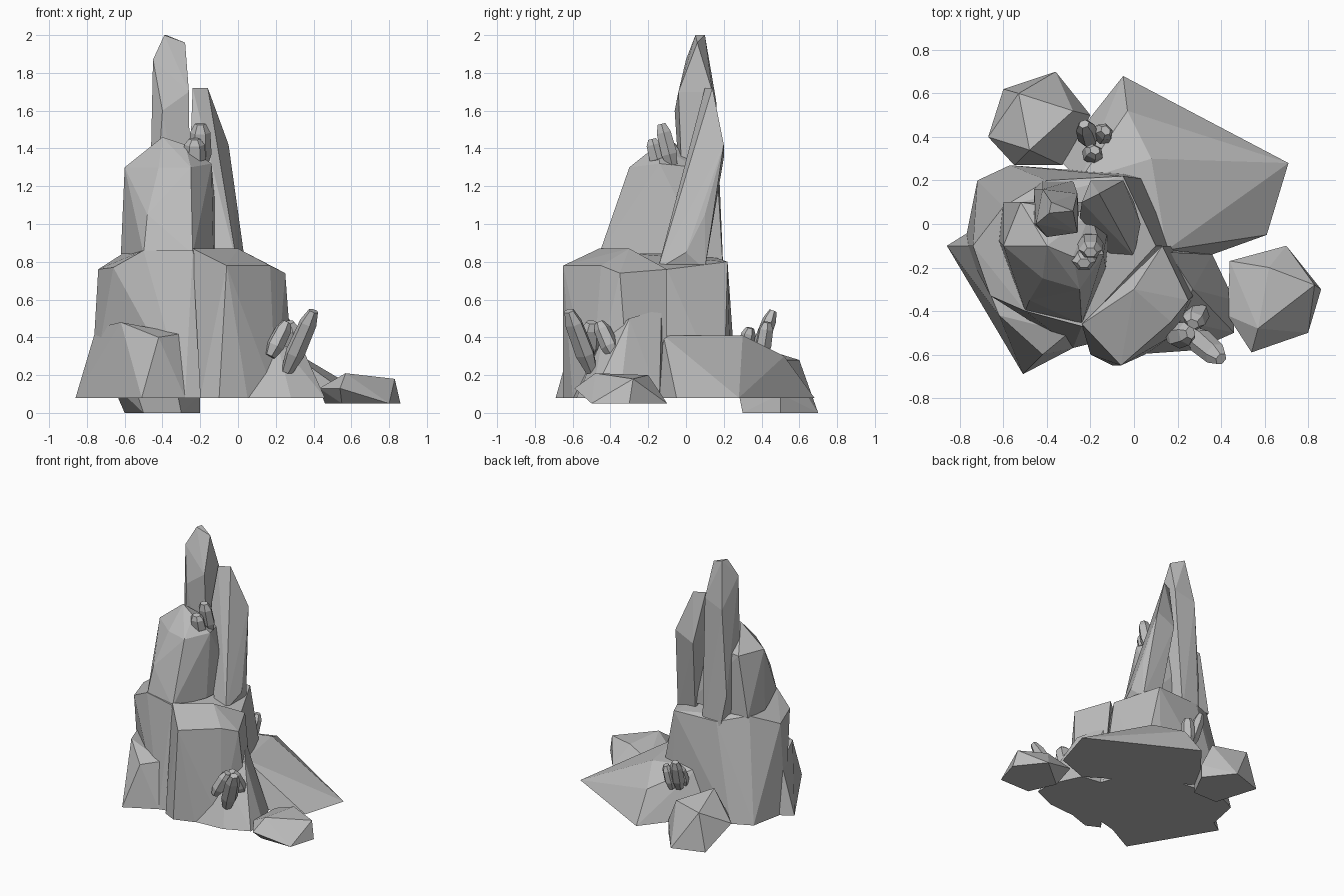
import bpy
import bmesh
import math
from mathutils import Vector

default_cube = bpy.data.objects.get("Cube")
if default_cube:
    bpy.data.objects.remove(default_cube, do_unlink=True)

GROUND = 0.08

# Single stone colour
stone = bpy.data.materials.new("stone_grey")
stone.use_nodes = True
stone_colour = (0.5, 0.5, 0.5, 1)
stone.diffuse_color = stone_colour
stone.node_tree.nodes["Principled BSDF"].inputs["Base Color"].default_value = stone_colour


def finish_object(name, bm):
    """Turn a bmesh into a flat shaded stone object."""
    bmesh.ops.recalc_face_normals(bm, faces=bm.faces)
    mesh = bpy.data.meshes.new(name)
    bm.to_mesh(mesh)
    bm.free()
    mesh.materials.append(stone)
    rock = bpy.data.objects.new(name, mesh)
    bpy.context.scene.collection.objects.link(rock)
    return rock


def chiselled_rock(name, corners, footprint=(), floor=GROUND):
    """Wrap facets around a few corner points and a flat footprint."""
    bm = bmesh.new()
    for corner in corners:
        bm.verts.new(corner)
    for x, y in footprint:
        bm.verts.new((x, y, floor))
    result = bmesh.ops.convex_hull(bm, input=list(bm.verts))
    leftover = [item for item in result["geom_interior"] + result["geom_unused"]
                if isinstance(item, bmesh.types.BMVert)]
    bmesh.ops.delete(bm, geom=list(set(leftover)), context="VERTS")
    bmesh.ops.dissolve_limit(bm, angle_limit=math.radians(2),
                             verts=list(bm.verts), edges=list(bm.edges))
    return finish_object(name, bm)


def crystal(name, base, tip, radius, sides=6):
    """Build a blunt faceted shard that narrows towards both ends."""
    base, tip = Vector(base), Vector(tip)
    axis = tip - base
    turn = axis.to_track_quat("Z", "Y")
    bm = bmesh.new()
    rings = []
    for along, width in ((0, 0.6), (0.3, 1), (0.8, 0.9), (1, 0.5)):
        ring = []
        for side in range(sides):
            angle = math.tau * side / sides
            offset = Vector((math.cos(angle), math.sin(angle) * 0.8, 0))
            ring.append(bm.verts.new(base + axis * along + turn @ (offset * radius * width)))
        rings.append(ring)
    for lower, upper in zip(rings, rings[1:]):
        for side in range(sides):
            after = (side + 1) % sides
            bm.faces.new((lower[side], lower[after], upper[after], upper[side]))
    bm.faces.new(rings[0])
    bm.faces.new(rings[-1])
    return finish_object(name, bm)


# Broad lower massif
chiselled_rock(
    "main_massif",
    corners=[
        (-0.74, -0.1, 0.76),
        (-0.66, -0.33, 0.77),
        (-0.5, -0.4, 0.86),
        (-0.24, -0.47, 0.86),
        (0.1, -0.1, 0.76),
        (-0.05, 0.22, 0.8),
        (-0.4, 0.2, 0.8),
        (-0.6, 0.08, 0.85),
        (-0.05, 0.23, 0.4),
    ],
    footprint=[
        (-0.78, -0.1), (-0.72, 0.2), (-0.57, 0.27),
        (0.1, 0.2), (0.2, -0.1), (0, -0.5), (-0.28, -0.57),
    ],
)

# Buttress projecting at the front
chiselled_rock(
    "front_buttress",
    corners=[
        (-0.24, -0.46, 0.87),
        (0, -0.3, 0.87),
        (-0.06, -0.65, 0.78),
        (0.17, -0.45, 0.78),
        (0.25, -0.35, 0.74),
        (0.13, -0.1, 0.76),
    ],
    footprint=[
        (-0.2, -0.6), (-0.1, -0.65), (0.05, -0.6),
        (0.2, -0.5), (0.3, -0.3), (0.2, -0.1),
    ],
)

# Low skirt below the buttress
chiselled_rock(
    "right_skirt",
    corners=[
        (0.27, -0.3, 0.5),
        (0.2, -0.44, 0.4),
        (0.16, -0.13, 0.55),
    ],
    footprint=[
        (0.46, -0.5), (0.46, -0.35), (0.36, -0.14),
        (0.28, -0.58), (0, -0.6), (0.1, -0.1),
    ],
)

# Wedge at the front corner
chiselled_rock(
    "front_wedge",
    corners=[
        (-0.62, -0.42, 0.48),
        (-0.42, -0.6, 0.4),
        (-0.3, -0.5, 0.42),
        (-0.75, -0.1, 0.45),
    ],
    footprint=[(-0.86, -0.1), (-0.51, -0.69), (-0.38, -0.62), (-0.28, -0.57), (-0.7, 0)],
)

# Long ramp falling away at the back
chiselled_rock(
    "back_ramp",
    corners=[
        (0.08, 0.3, 0.41),
        (0.15, -0.12, 0.41),
        (-0.25, 0.2, 0.41),
        (-0.03, 0.52, 0.3),
    ],
    footprint=[(0.71, 0.28), (0.61, -0.05), (0.36, -0.14), (-0.05, 0.68), (-0.35, 0.3)],
)

# Upper tower, sunk into the massif
chiselled_rock(
    "upper_tower",
    corners=[
        (-0.4, -0.1, 1.46),
        (-0.28, -0.15, 1.42),
        (-0.14, -0.14, 1.32),
        (-0.6, -0.1, 1.3),
        (-0.42, -0.25, 1.3),
        (-0.25, -0.3, 1.3),
        (-0.52, 0.1, 1.3),
        (-0.2, 0.05, 1.3),
        (-0.48, -0.35, 1.05),
    ],
    footprint=[
        (-0.62, -0.08), (-0.5, -0.4), (-0.24, -0.46),
        (-0.13, -0.2), (-0.6, 0.1), (-0.1, 0.1),
    ],
    floor=0.84,
)

# Tall and leaning spires
chiselled_rock(
    "tall_spire",
    corners=[
        (-0.39, 0.05, 2),
        (-0.38, 0.1, 2),
        (-0.28, 0.06, 1.96),
        (-0.45, 0, 1.87),
        (-0.46, 0, 1.4),
        (-0.26, -0.04, 1.7),
        (-0.4, -0.06, 1.6),
        (-0.26, 0.14, 1.7),
        (-0.42, 0.16, 1.65),
        (-0.46, 0.16, 1),
    ],
    footprint=[(-0.46, 0), (-0.25, 0), (-0.28, 0.2), (-0.42, 0.2)],
    floor=0.7,
)
chiselled_rock(
    "leaning_spire",
    corners=[
        (-0.24, 0.1, 1.72),
        (-0.16, 0.14, 1.72),
        (-0.25, 0.03, 1.45),
        (-0.05, 0.2, 1.42),
        (-0.2, 0.2, 1.35),
        (-0.12, 0, 1.2),
        (0, 0.1, 1.05),
        (0.03, 0, 0.85),
    ],
    footprint=[(0, -0.15), (-0.1, -0.15), (-0.15, 0.1), (0, 0.1)],
    floor=0.76,
)

# Loose boulders
chiselled_rock(
    "back_boulder",
    corners=[
        (-0.53, 0.6, 0.28),
        (-0.28, 0.52, 0.28),
        (-0.48, 0.34, 0.36),
        (-0.67, 0.4, 0.16),
        (-0.2, 0.5, 0.1),
        (-0.55, 0.27, 0.15),
        (-0.33, 0.27, 0.15),
    ],
    footprint=[(-0.6, 0.62), (-0.36, 0.7), (-0.2, 0.5), (-0.5, 0.3), (-0.3, 0.3)],
    floor=0,
)
chiselled_rock(
    "right_slab",
    corners=[
        (0.54, -0.59, 0.13),
        (0.44, -0.17, 0.13),
        (0.43, -0.42, 0.13),
        (0.57, -0.48, 0.21),
        (0.62, -0.2, 0.2),
        (0.83, -0.28, 0.18),
    ],
    footprint=[(0.7, -0.1), (0.86, -0.3), (0.8, -0.5), (0.55, -0.5), (0.46, -0.3)],
    floor=0.05,
)

# Crystal clusters: radius, then the base and tip of each shard
clusters = {
    "front_crystal": (0.06, [
        ((0.26, -0.5, 0.22), (0.4, -0.62, 0.54)),
        ((0.17, -0.52, 0.3), (0.26, -0.5, 0.48)),
        ((0.3, -0.38, 0.3), (0.27, -0.46, 0.48)),
    ]),
    "back_crystal": (0.05, [
        ((-0.2, 0.37, 0.3), (-0.23, 0.46, 0.54)),
        ((-0.16, 0.4, 0.3), (-0.13, 0.43, 0.48)),
        ((-0.2, 0.3, 0.3), (-0.18, 0.34, 0.45)),
    ]),
    "tower_crystal": (0.06, [
        ((-0.2, -0.07, 1.3), (-0.2, -0.13, 1.53)),
        ((-0.23, -0.14, 1.3), (-0.23, -0.18, 1.45)),
    ]),
}
for label, (radius, shards) in clusters.items():
    for number, (base, tip) in enumerate(shards, start=1):
        crystal(f"{label}_{number}", base, tip, radius)
